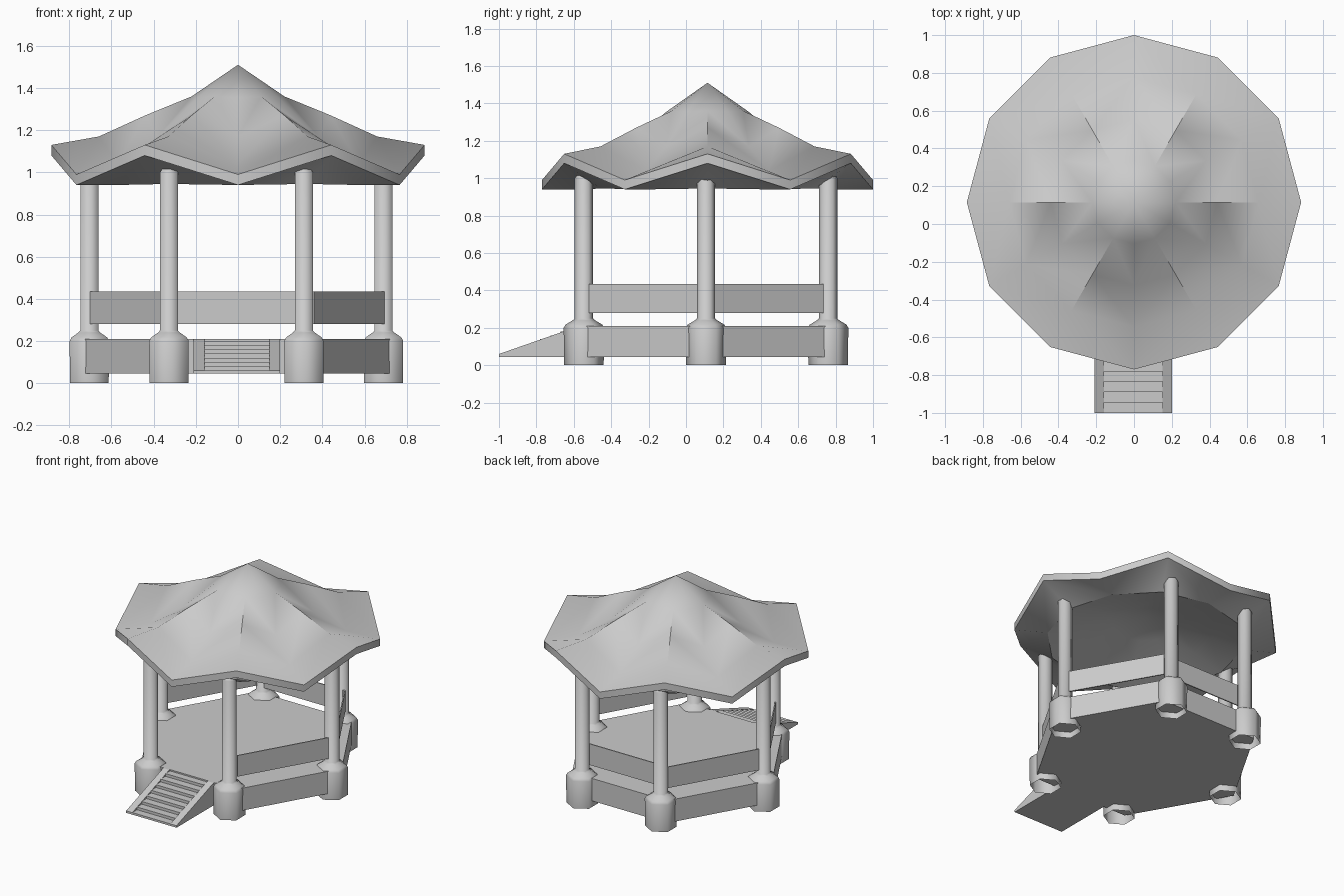
import bpy, math
from math import sin, cos, pi, radians

if "Cube" in bpy.data.objects:
    bpy.data.objects.remove(bpy.data.objects["Cube"])


def make(name, verts, faces, angle=None):
    me = bpy.data.meshes.new(name)
    me.from_pydata(verts, [], faces)
    ob = bpy.data.objects.new(name, me)
    bpy.context.collection.objects.link(ob)
    bpy.ops.object.select_all(action='DESELECT')
    ob.select_set(True)
    bpy.context.view_layer.objects.active = ob
    # consistent outward normals
    bpy.ops.object.mode_set(mode='EDIT')
    bpy.ops.mesh.select_all(action='SELECT')
    bpy.ops.mesh.normals_make_consistent(inside=False)
    bpy.ops.object.mode_set(mode='OBJECT')
    if angle:
        bpy.ops.object.shade_smooth_by_angle(angle=radians(angle))
    return ob


def rings(name, loops, start=None, end=None, cap_end=False, angle=None, zigzag=False):
    """Skin closed loops of equal count, with optional pole points."""
    n = len(loops[0])
    verts = [p for loop in loops for p in loop]
    faces = []
    for r in range(len(loops) - 1):
        for i in range(n):
            j = (i + 1) % n
            a, b, c, d = r * n + i, r * n + j, (r + 1) * n + j, (r + 1) * n + i
            if not zigzag:
                faces.append((a, b, c, d))
            elif i % 2:      # split quads from even inner to odd outer corners
                faces += [(a, b, d), (b, c, d)]
            else:
                faces += [(a, b, c), (a, c, d)]
    last = (len(loops) - 1) * n
    for pole, base in ((start, 0), (end, last)):
        if pole:
            verts.append(pole)
            faces += [(base + i, base + (i + 1) % n, len(verts) - 1) for i in range(n)]
    if cap_end:
        faces.append(tuple(range(last, last + n)))
    return make(name, verts, faces, angle)


def prism_x(name, profile, x0, x1):
    """Extrude a y,z profile along x."""
    n = len(profile)
    verts = [(x, y, z) for x in (x0, x1) for y, z in profile]
    faces = [tuple(range(n)), tuple(range(n, 2 * n))]
    faces += [(i, (i + 1) % n, n + (i + 1) % n, n + i) for i in range(n)]
    return make(name, verts, faces)


# Roof: twelve sides, alternating raised and lowered rim corners
CY = 0.115


def roof_loop(r, z_high, z_low):
    return [(r * cos(k * pi / 6), CY + r * sin(k * pi / 6), z_low if k % 2 else z_high)
            for k in range(12)]


rings("roof", [
    roof_loop(0.22, 1.36, 1.355),
    roof_loop(0.44, 1.27, 1.17),
    roof_loop(0.66, 1.17, 1.04),
    roof_loop(0.885, 1.13, 0.99),
    roof_loop(0.885, 1.08, 0.94),
    roof_loop(0.66, 0.945, 0.94),
    roof_loop(0.44, 1.01, 1.01),
    roof_loop(0.22, 1.07, 1.07),
], start=(0, CY, 1.51), end=(0, CY, 1.12), angle=40, zigzag=True)

# Hexagonal platform
PX, PY = -0.004, 0.107


def hexagon(r, z):
    return [(PX + r * cos(k * pi / 3), PY + r * sin(k * pi / 3), z) for k in range(6)]


make("platform", hexagon(0.774, 0.045) + hexagon(0.774, 0.21),
     [tuple(range(6)), tuple(range(6, 12))] +
     [(i, (i + 1) % 6, 6 + (i + 1) % 6, 6 + i) for i in range(6)])

# Columns with wide hexagonal footings, open underneath
PROFILE = [(0.106, 0.0), (0.108, 0.2), (0.098, 0.217), (0.06, 0.24),
           (0.049, 0.25), (0.049, 1.0), (0.038, 1.015)]
SPOTS = [(sx * x, sy * y) for x, y in ((0.6975, 0), (0.32, 0.653))
         for sx in (1, -1) for sy in ((1, -1) if y else (1,))]
for n, (x, y) in enumerate(SPOTS):
    loops = [[(x - 0.0075 + r * sin(k * pi / 3), y + PY + r * cos(k * pi / 3), z)
              for k in range(6)] for r, z in PROFILE]
    rings(f"column_{n + 1}", loops, cap_end=True, angle=62)

# Railing boards on every side but the front
low, high = hexagon(0.721, 0.28), hexagon(0.721, 0.435)
for k in (0, 1, 2, 3, 5):
    j = (k + 1) % 6
    ob = make(f"railing_{k + 1}", [low[k], low[j], high[j], high[k]], [(0, 1, 2, 3)])
    mod = ob.modifiers.new("thickness", 'SOLIDIFY')
    mod.thickness = 0.008
    mod.offset = 0

# Stair stringers
SIDE = [(-1, 0.045), (-1, 0.06), (-0.57, 0.21), (-0.5, 0.21), (-0.5, 0.045)]
prism_x("left_stringer", SIDE, -0.21, -0.16)
prism_x("right_stringer", SIDE, 0.15, 0.20)

# Steps between the stringers
steps = [(-0.5, 0.045), (-1, 0.045)]
for i in range(8):
    y, z = -1 + 0.055 * i, 0.06 + 0.02 * i
    steps += [(y, z), (y + 0.055, z)]
steps.append((-0.5, 0.2))
prism_x("steps", steps, -0.16, 0.15)
